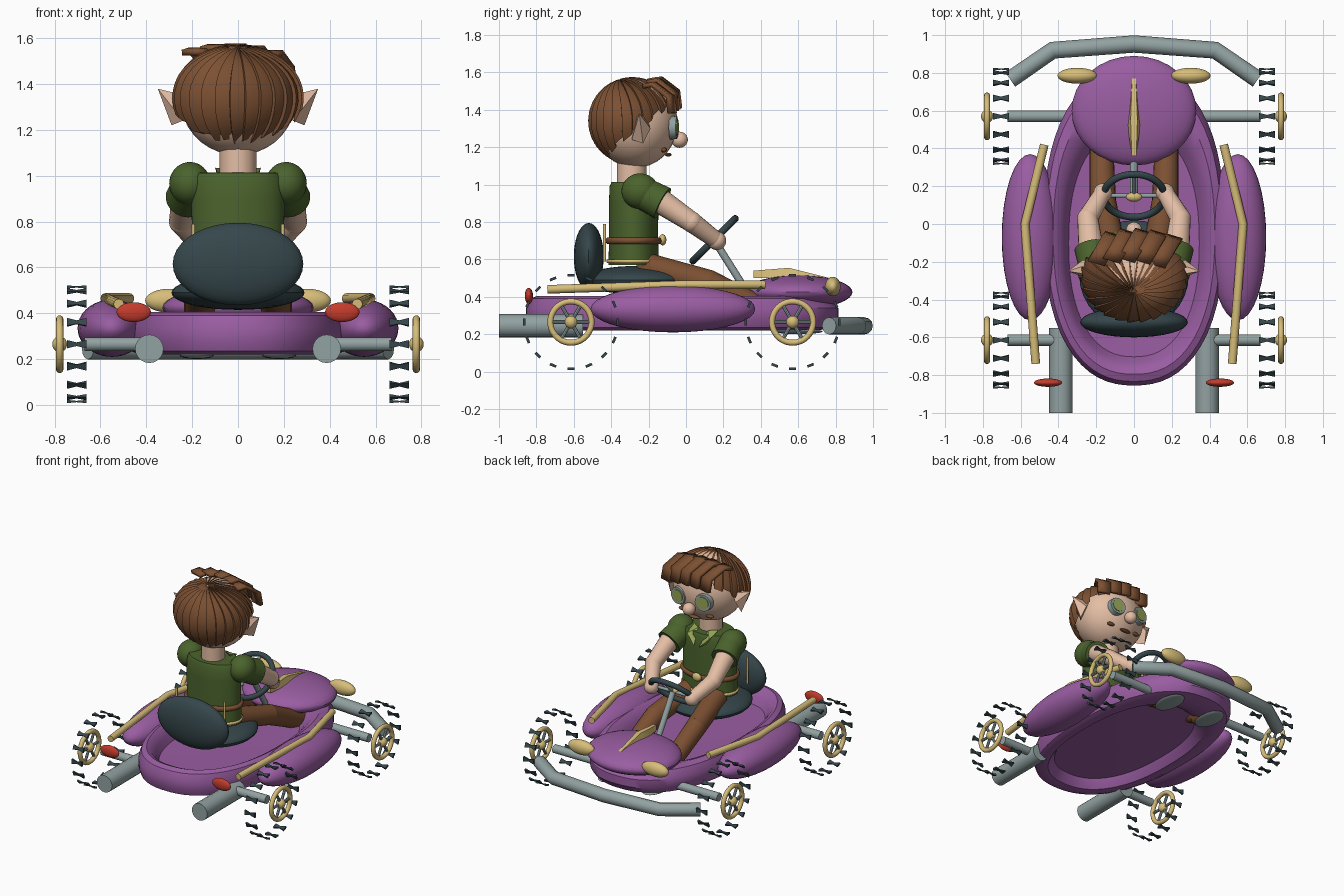
import bpy, bmesh, math
from mathutils import Vector, Matrix

if "Cube" in bpy.data.objects:
    bpy.data.objects.remove(bpy.data.objects["Cube"])


def material(name, *rgb):
    m = bpy.data.materials.new(name)
    m.use_nodes = True
    m.diffuse_color = (*rgb, 1)
    m.node_tree.nodes["Principled BSDF"].inputs["Base Color"].default_value = (*rgb, 1)
    return m


PURPLE = material("purple paint", .32, .11, .36)
GREEN = material("tunic green", .07, .125, .026)
BROWN = material("brown", .2, .08, .032)
SKIN = material("skin", .77, .51, .37)
SLATE = material("dark slate", .036, .062, .07)
GRAY = material("metal gray", .29, .36, .36)
GOLD = material("pale gold", .68, .51, .19)
RED = material("lamp red", .55, .045, .026)
LIME = material("light green", .3, .38, .09)


def finish(name, bm, mat, matrix=None, angle=35):
    """Turn a bmesh into a smooth-shaded object with sharp hard edges."""
    if matrix:
        bm.transform(matrix)
    bmesh.ops.recalc_face_normals(bm, faces=bm.faces)
    me = bpy.data.meshes.new(name)
    bm.to_mesh(me)
    bm.free()
    me.polygons.foreach_set("use_smooth", [True] * len(me.polygons))
    me.set_sharp_from_angle(angle=math.radians(angle))
    me.materials.append(mat)
    ob = bpy.data.objects.new(name, me)
    bpy.context.collection.objects.link(ob)
    return ob


def frame(center, axis=(0, 0, 1), scale=(1, 1, 1)):
    rot = Vector(axis).to_track_quat('Z', 'Y').to_matrix().to_4x4()
    return Matrix.Translation(center) @ rot @ Matrix.Diagonal((*scale, 1))


def ball(name, mat, center, radii):
    bm = bmesh.new()
    bmesh.ops.create_uvsphere(bm, u_segments=32, v_segments=18, radius=1)
    return finish(name, bm, mat, frame(center, scale=radii))


def rod(name, mat, a, b, r1, r2=None, seg=20):
    a, b = Vector(a), Vector(b)
    bm = bmesh.new()
    bmesh.ops.create_cone(bm, cap_ends=True, segments=seg, radius1=r1,
                          radius2=r1 if r2 is None else r2, depth=(b - a).length)
    return finish(name, bm, mat, frame((a + b) / 2, b - a))


def ring(name, mat, center, axis, major, minor, squash=1):
    pts = [(major + minor * math.cos(t * math.pi / 6), minor * math.sin(t * math.pi / 6))
           for t in range(13)]
    return lathe(name, mat, pts, frame(center, axis, (1, squash, 1)))


def lathe(name, mat, profile, matrix, power=2, shift=0):
    """Spin a profile; power squares the plan, shift slides inner rings along y."""
    bm = bmesh.new()
    vs = [bm.verts.new((r, 0, z)) for r, z in profile]
    es = [bm.edges.new(p) for p in zip(vs, vs[1:])]
    bmesh.ops.spin(bm, geom=vs + es, cent=(0, 0, 0), axis=(0, 0, 1),
                   angle=math.tau, steps=64)
    bmesh.ops.remove_doubles(bm, verts=bm.verts, dist=1e-4)
    for v in bm.verts:
        r = math.hypot(v.co.x, v.co.y)
        if r > 0:
            f = (abs(v.co.x / r) ** power + abs(v.co.y / r) ** power) ** (-1 / power)
            v.co.x, v.co.y = v.co.x * f, v.co.y * f
        v.co.y += shift * (1 - r)
    return finish(name, bm, mat, matrix)


def pipe(name, mat, points, r):
    cu = bpy.data.curves.new(name, 'CURVE')
    cu.dimensions, cu.bevel_depth, cu.use_fill_caps = '3D', r, True
    sp = cu.splines.new('POLY')
    sp.points.add(len(points) - 1)
    for p, co in zip(sp.points, points):
        p.co = (*co, 1)
    tmp = bpy.data.objects.new(name, cu)
    bm = bmesh.new()
    bm.from_mesh(bpy.data.meshes.new_from_object(tmp))
    bpy.data.objects.remove(tmp)
    return finish(name, bm, mat)


def solid(name, mat, points):
    """Convex solid through a few points."""
    bm = bmesh.new()
    for p in points:
        bm.verts.new(p)
    bmesh.ops.convex_hull(bm, input=bm.verts)
    return finish(name, bm, mat, angle=20)


# Tub: rounded rim, broad at the rear, around a raised floor
lathe("hull", PURPLE, [(0, .29), (.72, .3), (.77, .35), (.83, .39), (.89, .405), (.96, .39),
                       (1, .34), (1, .28), (.97, .235), (.9, .22), (.8, .225), (.74, .26),
                       (.71, .285), (0, .28)],
      frame((0, -.02, 0), scale=(.48, .835, 1)), 2.35, .35)
ball("nose_cowl", PURPLE, (0, .6, .425), (.33, .29, .09))
solid("hood_ornament", GOLD, [(x * s, y, z) for s in (-1, 1) for x, y, z in (
    (.012, .36, .54), (.012, .36, .5), (.034, .52, .5), (.018, .55, .555), (.01, .77, .5))])
pipe("front_bumper", GRAY, [(x, y, .245) for x, y in (
    (-.655, .765), (-.43, .92), (0, .953), (.43, .92), (.655, .765))], .046)

for s in (-1, 1):
    # Bodywork and lamps
    ball("side_pod", PURPLE, (.55 * s, -.07, .335), (.15, .44, .125))
    pipe("side_rail", GOLD, [(.475 * s, .42, .465), (.577 * s, 0, .465), (.52 * s, -.74, .44)], .023)
    ball("tail_lamp", RED, (.455 * s, -.84, .405), (.075, .022, .043))
    ball("head_lamp", GOLD, (.3 * s, .785, .455), (.105, .042, .052))
    rod("exhaust_pipe", GRAY, (.387 * s, -1, .245), (.387 * s, -.55, .245), .062)
    rod("seat_post", GOLD, (.195 * s, -.435, .59), (.195 * s, -.435, .79), .008)

    # Wheels: gold spoked rims with a loose circle of pinched tread blocks
    for y in (-.615, .57):
        c = Vector((.778 * s, y, .265))
        rod("axle", GRAY, (.32 * s, y, .265), (.67 * s, y, .265), .03)
        ring("wheel_rim", GOLD, c, (1, 0, 0), .11, .016)
        ball("wheel_hub", GOLD, c, (.032, .034, .034))
        for k in range(6):
            t = k * math.tau / 6
            rod("spoke", GRAY, c, c + Vector((0, math.cos(t), math.sin(t))) * .11, .01, seg=8)
        for k in range(16):
            t = k * math.tau / 16
            out = Vector((0, math.cos(t), math.sin(t)))
            along = Vector((0, -out.z, out.y))
            p = Vector((.704 * s, y, .265)) + out * .25
            for d in (-1, 1):
                solid("tread_block", SLATE, [
                    p + Vector((x * d, 0, 0)) + out * h * a + along * w * b
                    for x, h, w in ((0, .003, .008), (.042, .007, .018))
                    for a in (-1, 1) for b in (-1, 1)])

# Seat
ball("seat_cushion", SLATE, (0, -.27, .49), (.29, .29, .075))
ball("seat_back", SLATE, (0, -.52, .615), (.285, .08, .18))

# Steering gear
hub = Vector((0, .15, .705))
tilt = Vector((0, -.7, .7))
ring("steering_wheel", SLATE, hub, tilt, .16, .019)
rod("steering_column", GRAY, (0, .33, .42), hub, .02)
rod("steering_bar", GRAY, hub - Vector((.15, 0, 0)), hub + Vector((.15, 0, 0)), .011)
rod("steering_stem", GRAY, hub, hub + Vector((0, .105, .105)), .011)
ball("steering_hub", GOLD, hub + tilt * .01, (.042, .025, .025))

# Torso, belt and neck
lathe("tunic", GREEN, [(0, .57), (1, .57), (.97, .72), (.98, .9), (.95, .99), (.88, 1.013), (0, 1.015)],
      frame((0, -.28, 0), scale=(.207, .135, 1)))
ring("belt", BROWN, (0, -.28, .7), (0, 0, 1), .2, .018, .69)
ring("tunic_trim", GOLD, (0, -.28, .59), (0, 0, 1), .204, .01, .68)
ball("belt_buckle", GOLD, (0, -.125, .705), (.035, .02, .03))
rod("neck", SKIN, (0, -.29, .98), (0, -.29, 1.15), .08)

for s in (-1, 1):
    def at(x, y, z):
        return Vector((x * s, y, z))

    # Collar and arms
    solid("collar", LIME, [at(.02, -.12, .93), at(.09, -.14, 1.0), at(.1, -.24, 1.035),
                           at(.04, -.2, 1.03), at(.06, -.16, .95)])
    ball("shoulder", GREEN, at(.21, -.245, .965), (.09, .1, .095))
    rod("sleeve", GREEN, at(.2, -.25, .965), at(.225, -.125, .9), .085, .092)
    elbow, hand = at(.245, .03, .8), at(.165, .165, .7)
    rod("upper_arm", SKIN, at(.225, -.15, .92), elbow, .068, .055)
    ball("elbow", SKIN, elbow, (.056,) * 3)
    rod("forearm", SKIN, elbow, hand, .055, .045)
    ball("hand", SKIN, hand, (.05,) * 3)

    # Legs and boots
    knee, ankle = at(.165, .12, .475), at(.175, .52, .28)
    rod("thigh", BROWN, at(.11, -.19, .555), knee, .075, .07)
    ball("hip", BROWN, at(.11, -.19, .555), (.075,) * 3)
    ball("knee", BROWN, knee, (.07,) * 3)
    rod("shin", BROWN, knee, ankle, .07, .06)
    ball("boot", BROWN, at(.18, .56, .26), (.07, .13, .052))
    ball("boot_sole", GRAY, at(.18, .6, .215), (.075, .13, .014))

    # Ears and goggled eyes
    solid("ear", SKIN, [at(.23, -.21, 1.35), at(.23, -.27, 1.35), at(.27, -.19, 1.3),
                        at(.35, -.25, 1.38), at(.29, -.23, 1.22), at(.24, -.29, 1.24)])
    eye, look = at(.1, -.06, 1.305), at(.12, 1, 0).normalized()
    rod("goggle", GRAY, eye - look * .025, eye + look * .012, .064, .06)
    rod("eye_lens", LIME, eye, eye + look * .017, .044)
    ball("cheek_mark", BROWN, at(.11, -.118, 1.185), (.03, .016, .013))

# Head
ball("head", SKIN, (0, -.27, 1.33), (.25, .225, .24))
ball("nose", SKIN, (0, -.035, 1.24), (.043, .045, .043))
ball("mouth", BROWN, (0, -.095, 1.16), (.045, .018, .01))

# Hair cap: overlapping strands swept from a rearward crown, cut high over the face
bm = bmesh.new()
strands, steps, rows = 26, 4, 12
loops = []
for k in range(strands * steps):
    az = math.tau * (k // steps + (k % steps) / (steps - .8)) / strands
    lift = 1 - .05 * (k % steps) / (steps - 1)
    cut = math.radians(102 - 42 * math.sin(az) + 6 * (k // steps % 2))
    loop = []
    for j in range(rows + 1):
        p = cut * (j + .3) / (rows + .3)
        d = Vector((math.sin(p) * math.cos(az), math.sin(p) * math.sin(az), math.cos(p)))
        d.y -= .3 * max(0, d.z) ** 2
        d.normalize()
        d = Vector((.287 * d.x, .24 * d.y, .235 * d.z))
        loop.append(bm.verts.new(Vector((0, -.285, 1.34)) + d * lift))
    loops.append(loop)
for a, b in zip(loops, loops[1:] + loops[:1]):
    for j in range(rows):
        bm.faces.new((a[j], a[j + 1], b[j + 1], b[j]))
bm.faces.new([l[0] for l in loops])
finish("hair", bm, BROWN, angle=30)

# Fringe: slanted flat locks folded over the forehead
for k in range(5):
    x = -.17 + .08 * k
    drop = .9 * (x + .03) ** 2
    bm = bmesh.new()
    path = [(x - .03, -.19, 1.555), (x, -.14, 1.565), (x + .05, -.055, 1.5), (x + .06, -.045, 1.41)]
    pairs = [[bm.verts.new((px + w, py - drop - w * .3, pz - drop)) for w in (-.045, .045)]
             for px, py, pz in path]
    for a, b in zip(pairs, pairs[1:]):
        bm.faces.new((a[0], a[1], b[1], b[0]))
    mod = finish("fringe_lock", bm, BROWN, angle=20).modifiers.new("thickness", 'SOLIDIFY')
    mod.thickness, mod.offset = .025, 0
